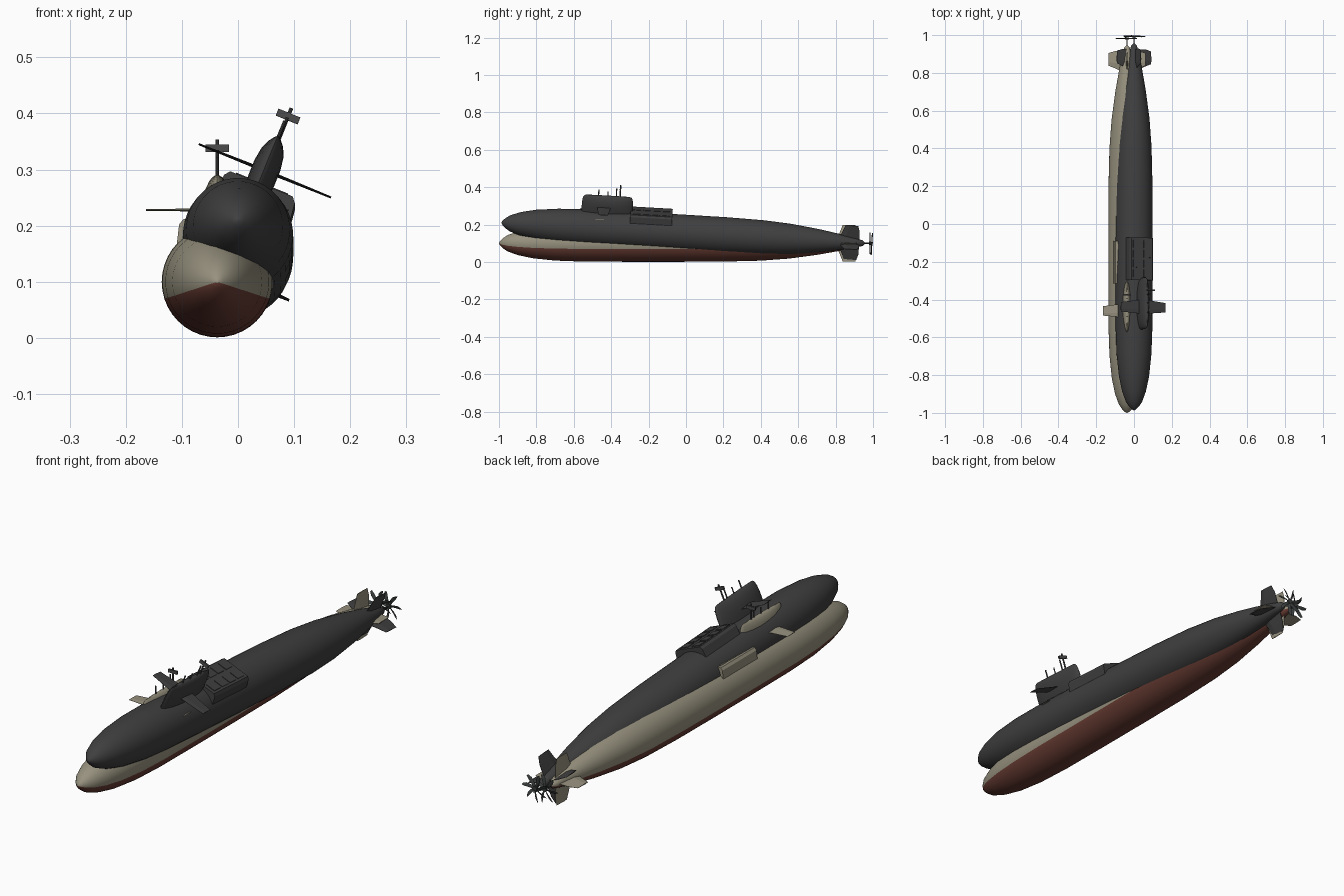
import bpy, bmesh, math
from mathutils import Matrix, Vector

if "Cube" in bpy.data.objects:
    bpy.data.objects.remove(bpy.data.objects["Cube"])


def material(name, rgb):
    m = bpy.data.materials.new(name)
    m.diffuse_color = (*rgb, 1)
    m.use_nodes = True
    m.node_tree.nodes["Principled BSDF"].inputs["Base Color"].default_value = m.diffuse_color
    return m


TAN = material("tan_paint", (0.31, 0.285, 0.21))
RED = material("red_antifouling", (0.135, 0.044, 0.032))
DARK = material("dark_hull_grey", (0.05, 0.05, 0.05))
MAST = material("mast_grey", (0.07, 0.07, 0.072))
PROP = material("propeller_grey", (0.045, 0.05, 0.05))


def finish(bm, name, frame, mats, smooth=True):
    """Turn a bmesh into a placed object."""
    bmesh.ops.recalc_face_normals(bm, faces=bm.faces)
    me = bpy.data.meshes.new(name)
    bm.to_mesh(me)
    bm.free()
    for m in mats:
        me.materials.append(m)
    ob = bpy.data.objects.new(name, me)
    bpy.context.collection.objects.link(ob)
    ob.matrix_world = frame
    if smooth:
        bpy.ops.object.select_all(action='DESELECT')
        ob.select_set(True)
        bpy.context.view_layer.objects.active = ob
        bpy.ops.object.shade_smooth_by_angle(angle=math.radians(35))
    return ob


def loft(bm, rings):
    """Skin a list of equal point rings and cap both ends."""
    vs = [[bm.verts.new(p) for p in r] for r in rings]
    n = len(vs[0])
    for a, b in zip(vs, vs[1:]):
        for i in range(n):
            j = (i + 1) % n
            bm.faces.new((a[i], a[j], b[j], b[i]))
    bm.faces.new(vs[0])
    bm.faces.new(vs[-1])


def box(bm, centre, size):
    bmesh.ops.create_cube(bm, size=1, matrix=Matrix.Translation(centre)
                          @ Matrix.Diagonal((*size, 1)))


def rod(bm, start, end, r, sides=10):
    a, b = Vector(start), Vector(end)
    rot = (b - a).to_track_quat('Z', 'Y').to_matrix().to_4x4()
    bmesh.ops.create_cone(bm, cap_ends=True, segments=sides, radius1=r, radius2=r,
                          depth=(b - a).length,
                          matrix=Matrix.Translation((a + b) / 2) @ rot)


def fin_rings(inner, outer, angle, height=0):
    """Tapered fin: each end is (span, y_front, y_back, half thickness)."""
    rings = []
    ca, sa = math.cos(angle), math.sin(angle)
    for s, y0, y1, t in (inner, outer):
        ring = []
        for f, k in ((0, 0.15), (0.3, 1), (1, 0.15), (1, -0.15), (0.3, -1), (0, -0.15)):
            u = t * k
            ring.append((s * ca - u * sa, y0 + (y1 - y0) * f, height + s * sa + u * ca))
        rings.append(ring)
    return rings


HULL = [(-1, .002), (-.995, .011), (-.98, .026), (-.955, .043), (-.9, .063), (-.82, .08),
        (-.7, .0925), (-.55, .098), (-.3, .099), (-.05, .099), (.2, .098), (.4, .093),
        (.55, .082), (.7, .062), (.82, .041), (.9, .024), (.935, .015), (.945, .004)]


def submarine(prefix, frame, upper, lower):
    # Hull of revolution, lower sector painted separately
    bm = bmesh.new()
    n = 40
    loft(bm, [[(r * math.cos(i * math.tau / n), y, r * math.sin(i * math.tau / n))
               for i in range(n)] for y, r in HULL])
    for f in bm.faces:
        c = f.calc_center_median()
        f.material_index = int(math.atan2(c.z, abs(c.x)) < math.radians(-18))
    finish(bm, prefix + "_hull", frame, [upper, lower])

    # Sail: lens-shaped rings with a rounded top
    bm = bmesh.new()
    rings = []
    for z, w, l in ((.075, .021, .136), (.11, .025, .137), (.14, .025, .137),
                    (.165, .021, .135), (.18, .014, .131), (.187, .008, .125),
                    (.19, .003, .115)):
        rings.append([(w * math.sin(t), -.44 + l * math.cos(t), z)
                      for t in (i * math.tau / 28 for i in range(28))])
    loft(bm, rings)
    finish(bm, prefix + "_sail", frame, [upper])

    # Sail planes and cross-shaped stern fins
    bm = bmesh.new()
    for a in (0, math.pi):
        loft(bm, fin_rings((.01, -.495, -.42, .003), (.127, -.485, -.435, .0015), a, .128))
    finish(bm, prefix + "_sail_planes", frame, [upper], False)
    bm = bmesh.new()
    for k in range(4):
        loft(bm, fin_rings((.01, .80, .915, .006), (.065, .825, .915, .004), k * math.pi / 2))
        loft(bm, fin_rings((.065, .825, .915, .004), (.098, .838, .905, .002), k * math.pi / 2))
    finish(bm, prefix + "_stern_fins", frame, [upper], False)

    # Raised deck casing behind the sail, with hatch plates
    bm = bmesh.new()
    loft(bm, [[(-.073, y, .06), (-.068, y, .102), (-.06, y, .112),
               (.06, y, .112), (.068, y, .102), (.073, y, .06)]
              for y in (-.315, -.09)])
    finish(bm, prefix + "_deck_casing", frame, [upper], False)
    bm = bmesh.new()
    for x in (-.03, .03):
        for k in range(4):
            box(bm, (x, -.28 + k * .052, .113), (.04, .04, .003))
    finish(bm, prefix + "_deck_hatches", frame, [upper], False)

    # Masts with one cross-shaped antenna
    bm = bmesh.new()
    for y, top, r in ((-.49, .222, .003), (-.44, .215, .0025),
                      (-.395, .235, .003), (-.375, .254, .0035)):
        rod(bm, (0, y, .17), (0, y, top), r)
    box(bm, (0, -.375, .238), (.042, .008, .013))
    finish(bm, prefix + "_masts", frame, [MAST])

    # Propeller with twisted narrow blades
    bm = bmesh.new()
    rod(bm, (0, .94, 0), (0, .978, 0), .003)
    rod(bm, (0, .978, 0), (0, .988, 0), .01, 16)
    for k in range(7):
        spin = Matrix.Rotation(k * math.tau / 7, 4, 'Y')
        rings = []
        for s, w, sweep in ((.006, .004, 0), (.025, .006, .002), (.045, .007, .007),
                            (.058, .003, .013)):
            rings.append([spin @ Vector((sweep + w * a, .983 + .003 * a + .0008 * b, s))
                          for a, b in ((-1, 0), (0, 1), (1, 0), (0, -1))])
        loft(bm, rings)
    finish(bm, prefix + "_propeller", frame, [PROP], False)


# Level two-tone boat, and a dark boat pitched and rolled over it
submarine("lower_boat", Matrix.Translation((-.037, 0, .1)), TAN, RED)
submarine("upper_boat", Matrix.Translation((0, .012, .153))
          @ Matrix.Rotation(-.0567, 4, 'X')
          @ Matrix.Rotation(math.radians(22), 4, 'Y'), DARK, DARK)
